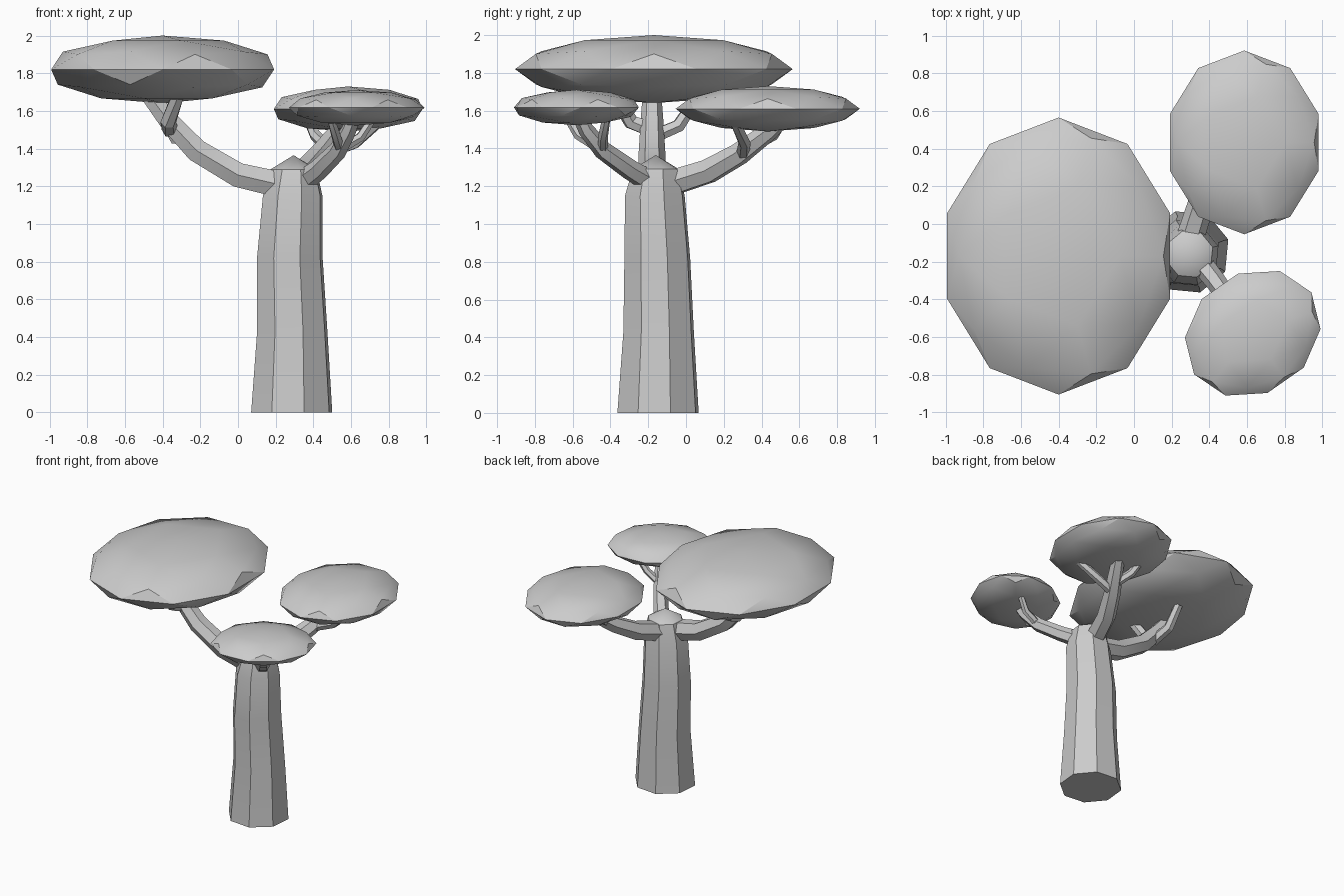
import bpy, bmesh
from math import cos, sin, pi, radians
from mathutils import Vector, Matrix

cube = bpy.data.objects.get("Cube")
if cube:
    bpy.data.objects.remove(cube, do_unlink=True)

grey = bpy.data.materials.new("plain grey")
grey.use_nodes = True
grey.diffuse_color = (0.6, 0.6, 0.6, 1)
grey.node_tree.nodes["Principled BSDF"].inputs["Base Color"].default_value = (0.6, 0.6, 0.6, 1)


def finish(name, bm):
    bmesh.ops.recalc_face_normals(bm, faces=bm.faces)
    mesh = bpy.data.meshes.new(name)
    bm.to_mesh(mesh)
    bm.free()
    mesh.materials.append(grey)
    obj = bpy.data.objects.new(name, mesh)
    bpy.context.collection.objects.link(obj)
    bpy.ops.object.select_all(action='DESELECT')
    obj.select_set(True)
    bpy.context.view_layer.objects.active = obj
    bpy.ops.object.shade_smooth_by_angle(angle=radians(30))
    return obj


def skin(bm, rings):
    for a, b in zip(rings, rings[1:]):
        n = len(a)
        for i in range(n):
            bm.faces.new((a[i], a[(i + 1) % n], b[(i + 1) % n], b[i]))


def limb(name, path, radii, sides=6):
    """Tapered tube along a path of points."""
    pts = [Vector(p) for p in path]
    bm = bmesh.new()
    rings = []
    for i, p in enumerate(pts):
        along = (pts[min(i + 1, len(pts) - 1)] - pts[max(i - 1, 0)]).normalized()
        u = along.cross(Vector((0, 0, 1))).normalized()
        v = u.cross(along)
        rings.append([bm.verts.new(p + radii[i] * (u * cos(t) + v * sin(t)))
                      for t in (2 * pi * k / sides for k in range(sides))])
    skin(bm, rings)
    bm.faces.new(rings[0])
    bm.faces.new(rings[-1])
    finish(name, bm)


def canopy(name, centre, size, turn=0):
    """Flattened faceted ball."""
    bm = bmesh.new()
    place = (Matrix.Translation(centre) @ Matrix.Rotation(radians(turn), 4, 'Z')
             @ Matrix.Diagonal((*size, 1)))
    bmesh.ops.create_icosphere(bm, subdivisions=2, radius=1, matrix=place)
    finish(name, bm)


# Trunk: eight-sided, tapering, with a low pointed top (x, y, z, radius)
bm = bmesh.new()
rings = []
for x, y, z, r in [(.285, -.148, 0, .225), (.288, -.145, .43, .195), (.275, -.152, .82, .182),
                   (.29, -.165, 1.15, .165), (.295, -.16, 1.29, .128)]:
    rings.append([bm.verts.new((x + r * cos(t), y + r * sin(t), z))
                  for t in (radians(17 + 45 * k) for k in range(8))])
skin(bm, rings)
bm.faces.new(rings[0])
tip = bm.verts.new((.295, -.16, 1.365))
for i in range(8):
    bm.faces.new((rings[-1][i], rings[-1][(i + 1) % 8], tip))
finish("trunk", bm)

# Main branches
limb("large_branch", [(.26, -.18, 1.2), (0, -.18, 1.26), (-.22, -.18, 1.39),
                      (-.37, -.18, 1.55), (-.47, -.18, 1.68)], [.08, .075, .07, .06, .05])
limb("back_branch", [(.29, -.1, 1.21), (.36, .12, 1.28), (.44, .28, 1.37),
                     (.53, .44, 1.49), (.58, .53, 1.57)], [.075, .07, .062, .05, .04])
limb("front_branch", [(.35, -.2, 1.23), (.43, -.3, 1.29), (.53, -.44, 1.39),
                      (.59, -.53, 1.5), (.62, -.57, 1.58)], [.06, .055, .05, .042, .035])

# Side twigs forking off beneath each canopy
for name, path, r in [
    ("large_twig_front", [(-.36, -.18, 1.5), (-.37, -.29, 1.54), (-.32, -.38, 1.68)], .045),
    ("large_twig_back", [(-.33, -.18, 1.46), (-.36, -.04, 1.52), (-.37, .06, 1.67)], .04),
    ("back_twig_left", [(.46, .3, 1.37), (.62, .31, 1.43), (.77, .25, 1.56)], .035),
    ("back_twig_right", [(.47, .35, 1.41), (.41, .46, 1.47), (.37, .52, 1.56)], .033),
    ("front_twig_left", [(.53, -.44, 1.39), (.65, -.44, 1.46), (.72, -.42, 1.57)], .028),
    ("front_twig_right", [(.54, -.46, 1.4), (.52, -.57, 1.47), (.49, -.63, 1.57)], .028),
]:
    limb(name, path, [r, r * .95, r * .8])

# Canopies
canopy("large_canopy", (-.4, -.17, 1.82), (.622, .735, .18))
canopy("back_canopy", (.585, .433, 1.61), (.415, .4875, .12))
canopy("front_canopy", (.63, -.58, 1.617), (.32, .38, .094), -55)
